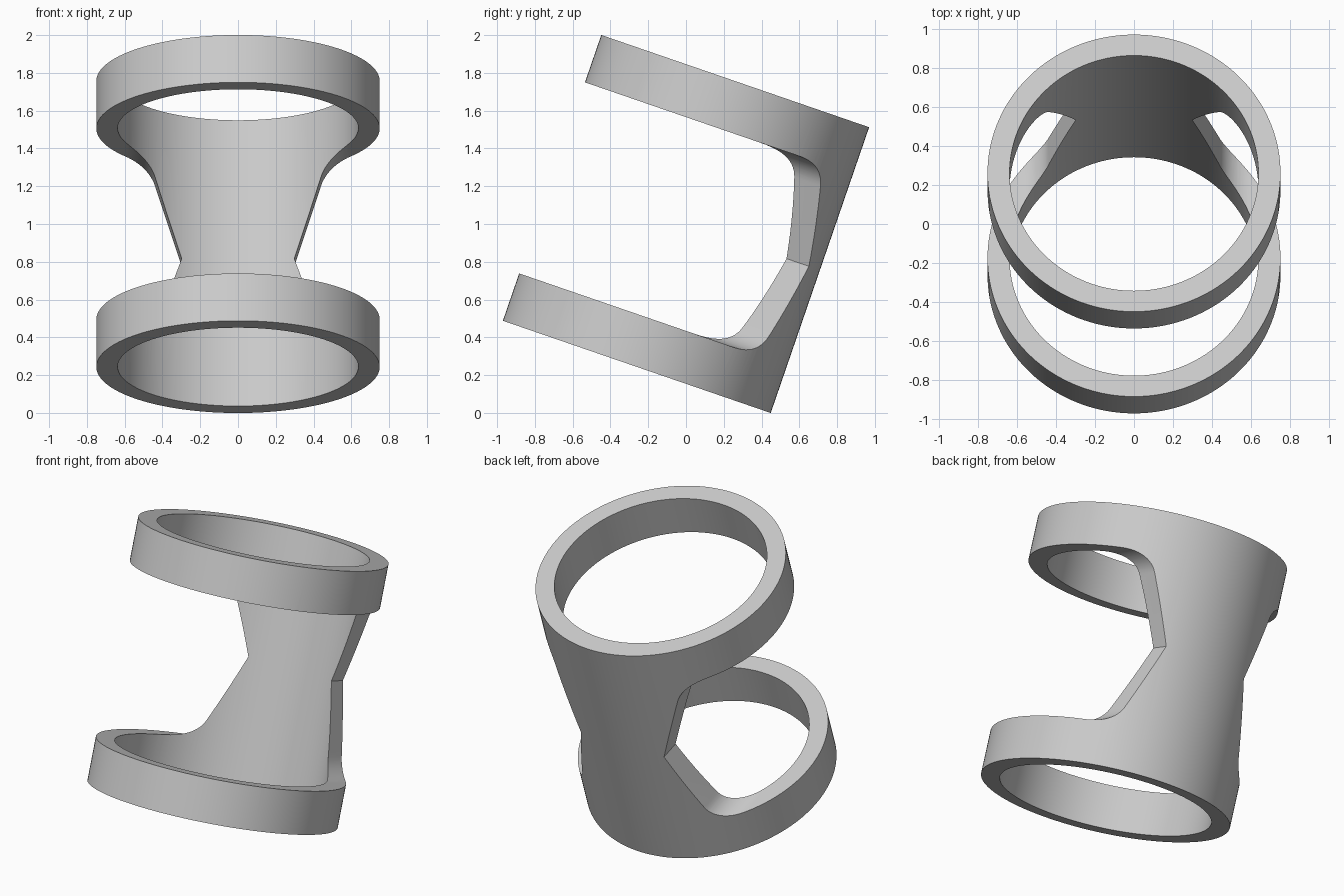
import bpy, bmesh, math
from mathutils import Vector

R_OUT, R_IN, HALF_H = 0.75, 0.637, 0.80
GAP = 0.535                     # half height of the opening between the rings
WAIST, SLOPE, FILLET = 0.298, 0.335, 0.165
TILT = math.radians(-19)

if "Cube" in bpy.data.objects:
    bpy.data.objects.remove(bpy.data.objects["Cube"])

grey = bpy.data.materials.new("light_grey")
grey.use_nodes = True
grey.diffuse_color = (0.6, 0.6, 0.6, 1)
grey.node_tree.nodes["Principled BSDF"].inputs["Base Color"].default_value = (0.6, 0.6, 0.6, 1)


def add_object(name, bm):
    bmesh.ops.recalc_face_normals(bm, faces=bm.faces)
    mesh = bpy.data.meshes.new(name)
    bm.to_mesh(mesh)
    bm.free()
    ob = bpy.data.objects.new(name, mesh)
    bpy.context.collection.objects.link(ob)
    return ob


def prism(name, outline, y0, y1):
    """Extrude an (x, z) outline along y."""
    bm = bmesh.new()
    face = bm.faces.new([bm.verts.new((x, y0, z)) for x, z in outline])
    ext = bmesh.ops.extrude_face_region(bm, geom=[face])
    verts = [g for g in ext["geom"] if isinstance(g, bmesh.types.BMVert)]
    bmesh.ops.translate(bm, verts=verts, vec=(0, y1 - y0, 0))
    ob = add_object(name, bm)
    ob.hide_render = True
    return ob


# Thick tube, lathed from a rectangular wall section
bm = bmesh.new()
section = [(R_IN, -HALF_H), (R_OUT, -HALF_H), (R_OUT, HALF_H), (R_IN, HALF_H)]
verts = [bm.verts.new((r, 0, z)) for r, z in section]
edges = [bm.edges.new((verts[i], verts[(i + 1) % 4])) for i in range(4)]
bmesh.ops.spin(bm, geom=verts + edges, axis=(0, 0, 1), cent=(0, 0, 0),
               angle=math.tau, steps=144, use_merge=True)
bmesh.ops.remove_doubles(bm, verts=bm.verts, dist=1e-5)
body = add_object("twin_ring_holder", bm)
body.data.materials.append(grey)

# Waisted outline of the side openings, with rounded corners at the rings
lean = math.atan(SLOPE)
corner_x = WAIST + SLOPE * GAP
tangent = FILLET / math.tan((math.pi / 2 + lean) / 2)
centre = Vector((corner_x + tangent, GAP - FILLET))
arc = []
for i in range(13):
    a = math.pi - lean - (math.pi / 2 - lean) * i / 12
    arc.append((centre.x + FILLET * math.cos(a), centre.y + FILLET * math.sin(a)))
upper = arc + [(1, GAP)]
outline = [(WAIST, 0)] + upper + [(x, -z) for x, z in reversed(upper)]

# Openings: left side, right side and the whole front
cutters = [prism("side_cutter", [(s * x, z) for x, z in outline], -1, 1) for s in (1, -1)]
cutters.append(prism("front_cutter", [(-0.9, -GAP), (0.9, -GAP), (0.9, GAP), (-0.9, GAP)], -1, 0))
for cutter in cutters:
    mod = body.modifiers.new("opening", 'BOOLEAN')
    mod.operation = 'DIFFERENCE'
    mod.solver = 'EXACT'
    mod.object = cutter

# Bake the openings and drop the cutters
depsgraph = bpy.context.evaluated_depsgraph_get()
cut_mesh = bpy.data.meshes.new_from_object(body.evaluated_get(depsgraph))
body.modifiers.clear()
body.data = cut_mesh
for cutter in cutters:
    bpy.data.objects.remove(cutter)

# Tilt the holder backwards and rest it on the ground
body.rotation_euler = (TILT, 0, 0)
body.location = (0, 0, 1)

bpy.ops.object.select_all(action='DESELECT')
body.select_set(True)
bpy.context.view_layer.objects.active = body
bpy.ops.object.shade_smooth_by_angle(angle=math.radians(30))
